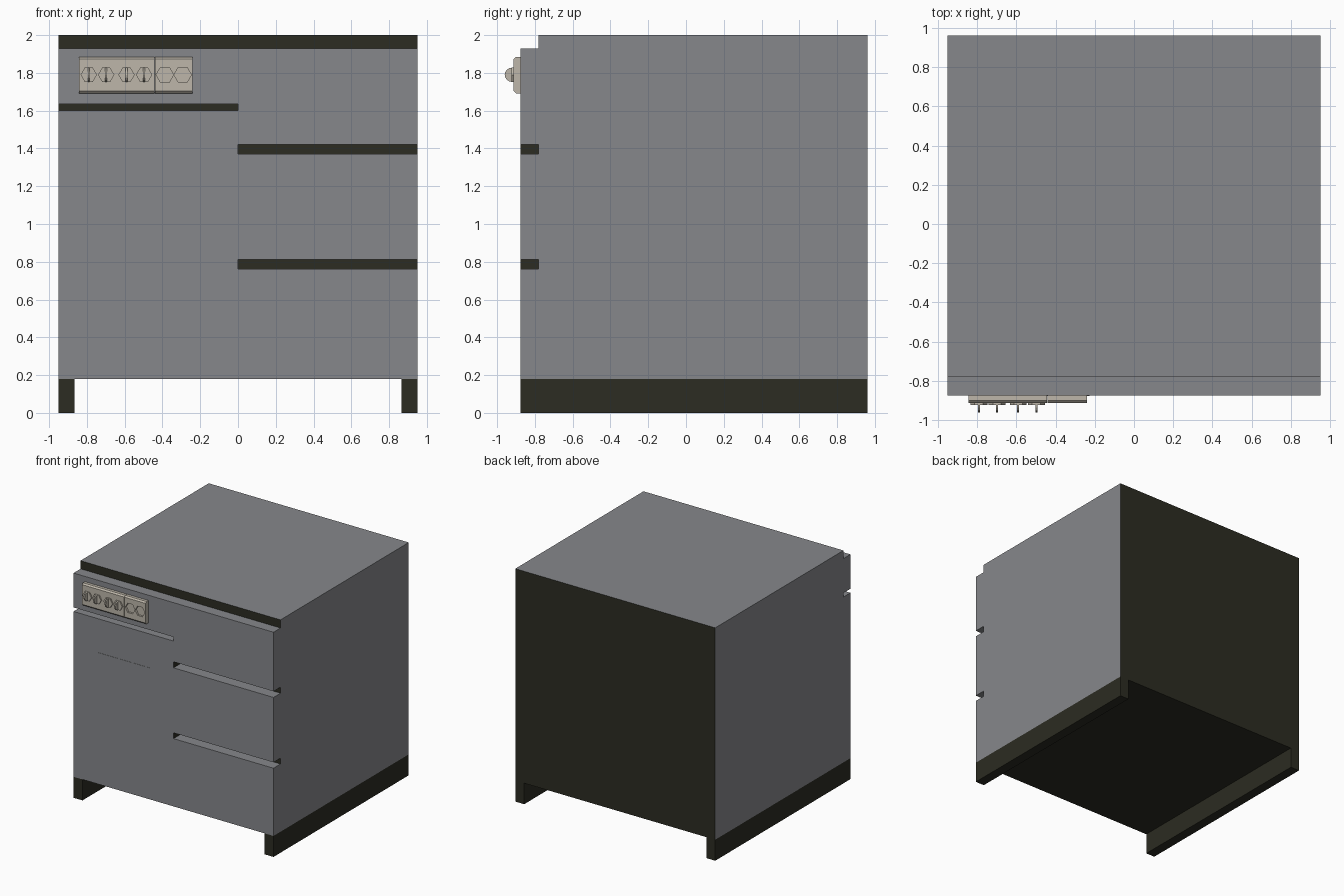
import bpy, bmesh, math
from mathutils import Matrix, Vector

if "Cube" in bpy.data.objects:
    bpy.data.objects.remove(bpy.data.objects["Cube"])


def material(name, rgb):
    m = bpy.data.materials.new(name)
    m.diffuse_color = (*rgb, 1)
    m.use_nodes = True
    m.node_tree.nodes["Principled BSDF"].inputs["Base Color"].default_value = m.diffuse_color
    return m


GREY = material("grey enamel", (0.24, 0.245, 0.26))
DARK = material("dark trim", (0.025, 0.025, 0.016))
BEIGE = material("beige plastic", (0.51, 0.47, 0.40))


def finish(name, bm, mats, rule=None):
    bmesh.ops.recalc_face_normals(bm, faces=bm.faces)
    if rule:
        for f in bm.faces:
            f.material_index = rule(f)
    me = bpy.data.meshes.new(name)
    bm.to_mesh(me)
    bm.free()
    for m in mats:
        me.materials.append(m)
    ob = bpy.data.objects.new(name, me)
    bpy.context.collection.objects.link(ob)
    return ob


def box(name, lo, hi, mats, rule=None, bevel=0):
    lo, hi = Vector(lo), Vector(hi)
    bm = bmesh.new()
    bmesh.ops.create_cube(bm, size=1, matrix=Matrix.Translation((lo + hi) / 2)
                          @ Matrix.Diagonal((*(hi - lo), 1)))
    if bevel:  # chamfer the long front edges
        edges = [e for e in bm.edges if all(v.co.y < lo.y + 1e-4 for v in e.verts)
                 and abs(e.verts[0].co.z - e.verts[1].co.z) < 1e-4]
        bmesh.ops.bevel(bm, geom=edges, offset=bevel, segments=1, affect='EDGES')
    return finish(name, bm, mats, rule)


def prism(name, pts, offset, mats, rule=None):
    """Extrude a closed outline along an offset vector."""
    bm = bmesh.new()
    face = bm.faces.new([bm.verts.new(p) for p in pts])
    new = bmesh.ops.extrude_face_region(bm, geom=[face])['geom']
    bmesh.ops.translate(bm, vec=offset,
                        verts=[v for v in new if isinstance(v, bmesh.types.BMVert)])
    return finish(name, bm, mats, rule)


def hexagon(x, y, z, r):
    return [(x + r * math.cos(i * math.pi / 3), y, z + r * math.sin(i * math.pi / 3))
            for i in range(6)]


# Cabinet: grey top and sides, dark front, back and underside
box("cabinet", (-0.95, -0.78, 0.18), (0.95, 0.96, 2.0), [GREY, DARK],
    lambda f: int(abs(f.normal.y) > 0.5 or f.normal.z < -0.5))

# Door and drawer fronts as one outline with the grip slots cut from the sides
outline = [(-0.95, 0.18), (0.95, 0.18),
           (0.95, 0.762), (0, 0.762), (0, 0.812), (0.95, 0.812),
           (0.95, 1.37), (0, 1.37), (0, 1.422), (0.95, 1.422),
           (0.95, 1.93), (-0.95, 1.93),
           (-0.95, 1.635), (0, 1.635), (0, 1.60), (-0.95, 1.60)]
prism("door_and_drawer_fronts", [(x, -0.78, z) for x, z in outline], (0, -0.095, 0),
      [GREY, DARK],
      lambda f: int((abs(f.normal.x) > 0.5 and abs(f.calc_center_median().x) < 0.1)
                    or (f.normal.z < -0.5 and f.calc_center_median().z < 0.2)))

# Thin door plate
box("door_plate", (-0.72, -0.877, 0.88), (-0.226, -0.87, 1.31), [GREY])

# Side runners
for side, x in (("left", -0.95), ("right", 0.865)):
    box(side + "_runner", (x, -0.875, 0), (x + 0.085, 0.96, 0.18), [DARK])

# Control panel in two sections
Z = 1.79
box("control_panel", (-0.843, -0.912, 1.692), (-0.443, -0.872, 1.885), [BEIGE], bevel=0.012)
sockets = box("socket_panel", (-0.440, -0.912, 1.692), (-0.240, -0.872, 1.885), [BEIGE], bevel=0.012)

# Two hexagonal sockets
for i, x in enumerate((-0.387, -0.293)):
    cutter = prism(f"socket_cutter_{i + 1}", hexagon(x, -0.95, Z, 0.046), (0, 0.055, 0), [BEIGE])
    cutter.hide_render = True
    cutter.hide_viewport = True
    mod = sockets.modifiers.new("socket", 'BOOLEAN')
    mod.operation = 'DIFFERENCE'
    mod.solver = 'EXACT'
    mod.object = cutter

# Four rotary knobs: hexagonal base with a thin half-round grip
for i, x in enumerate((-0.79, -0.698, -0.59, -0.497)):
    prism(f"knob_base_{i + 1}", hexagon(x, -0.923, Z, 0.043), (0, 0.015, 0), [BEIGE])
    arc = [(x - 0.005, -0.92 - 0.04 * math.sin(a * math.pi / 8), Z + 0.038 * math.cos(a * math.pi / 8))
           for a in range(9)]
    prism(f"knob_grip_{i + 1}", arc, (0.01, 0, 0), [BEIGE])
